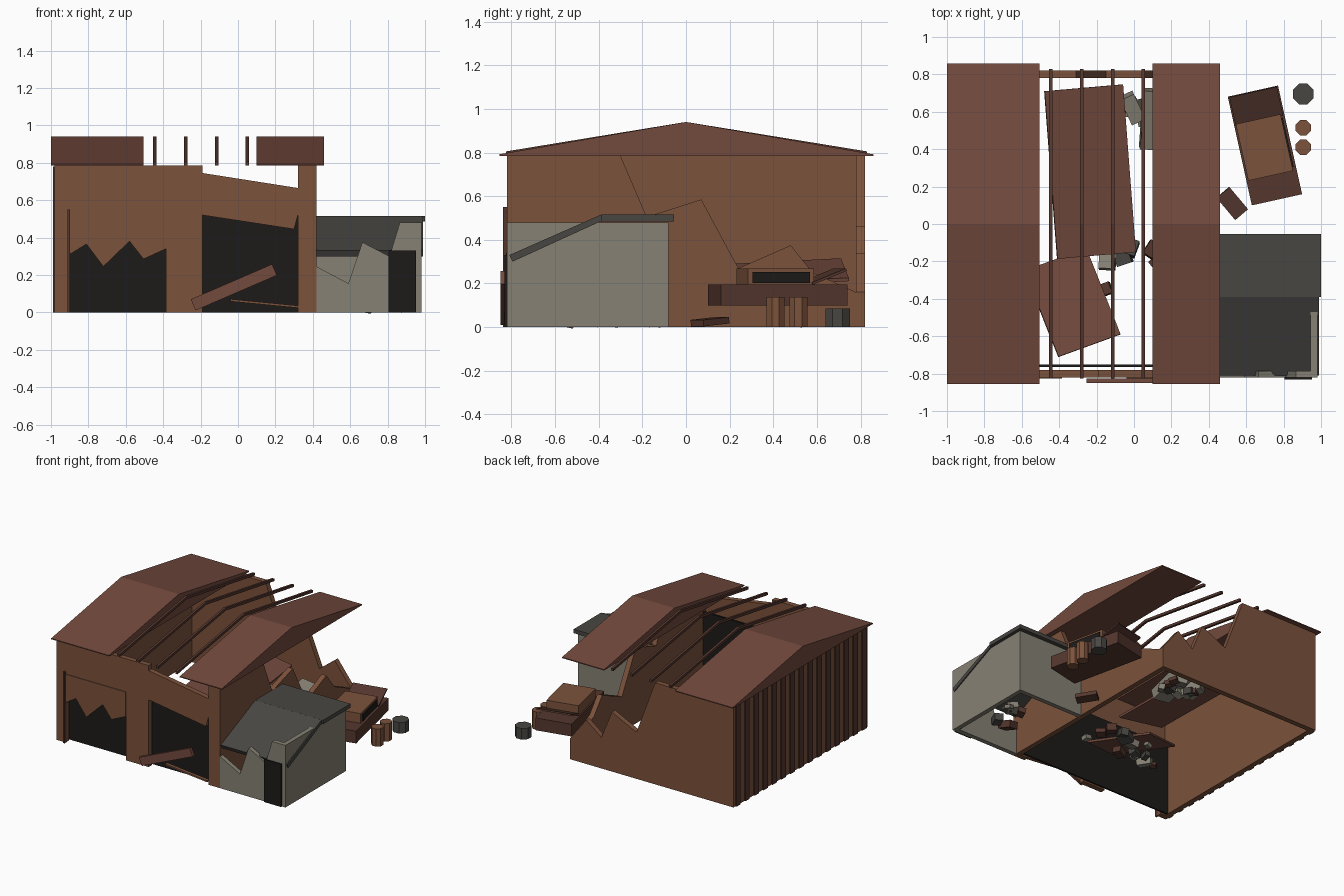
import bpy, bmesh, random
from math import radians, cos, sin, atan2, hypot
from mathutils import Vector, Euler, Matrix

if "Cube" in bpy.data.objects:
    bpy.data.objects.remove(bpy.data.objects["Cube"])

random.seed(4)

def mat(name, r, g, b):
    m = bpy.data.materials.new(name)
    m.diffuse_color = (r, g, b, 1)
    m.use_nodes = True
    m.node_tree.nodes["Principled BSDF"].inputs["Base Color"].default_value = m.diffuse_color
    return m

RUST = mat("rust_wall", .20, .085, .045)
ROOF = mat("roof_sheet", .17, .068, .047)
DARK = mat("dark_wood", .09, .038, .027)
GREY = mat("concrete", .24, .22, .175)
SLATE = mat("slate", .065, .062, .055)
BLACK = mat("shadow", .012, .011, .010)

def finish(name, bm, m):
    bmesh.ops.recalc_face_normals(bm, faces=bm.faces)
    me = bpy.data.meshes.new(name)
    bm.to_mesh(me)
    bm.free()
    me.materials.append(m)
    o = bpy.data.objects.new(name, me)
    bpy.context.collection.objects.link(o)
    return o

def prism(name, pts, axis, a, b, m):
    """Extrude a profile: axis x takes (y, z) points, axis y takes (x, z)."""
    bm = bmesh.new()
    vs = [bm.verts.new((a, p, z) if axis == 'x' else (p, a, z)) for p, z in pts]
    f = bm.faces.new(vs)
    ex = bmesh.ops.extrude_face_region(bm, geom=[f])
    d = Vector((b - a, 0, 0) if axis == 'x' else (0, b - a, 0))
    bmesh.ops.translate(bm, vec=d, verts=[v for v in ex['geom'] if isinstance(v, bmesh.types.BMVert)])
    return finish(name, bm, m)

def box(name, c, s, m, rot=(0, 0, 0)):
    bm = bmesh.new()
    bmesh.ops.create_cube(bm, size=1)
    M = Matrix.Translation(c) @ Euler([radians(r) for r in rot]).to_matrix().to_4x4() @ Matrix.Diagonal((*s, 1))
    bm.transform(M)
    return finish(name, bm, m)

def drum(name, x, y, r, h, m):
    bm = bmesh.new()
    bmesh.ops.create_cone(bm, cap_ends=True, segments=8, radius1=r, radius2=r, depth=h)
    bm.transform(Matrix.Translation((x, y, h / 2)) @ Matrix.Rotation(radians(22.5), 4, 'Z'))
    return finish(name, bm, m)

# hall walls
prism("front_wall", [(-.98, 0), (-.9, 0), (-.9, .53), (-.385, .53), (-.385, 0), (-.19, 0), (-.19, .52),
                     (.3, .445), (.32, .52), (.32, 0), (.42, 0), (.42, .785), (.32, .785), (.32, .665),
                     (-.19, .745), (-.19, .785), (-.98, .785)], 'y', -.82, -.78, RUST)
prism("back_wall", [(-.98, 0), (.42, 0), (.42, .16), (.28, .34), (.15, .24), (.06, .46), (-.15, .36),
                    (-.31, .785), (-.98, .785)], 'y', .82, .78, RUST)
prism("right_wall", [(-.82, 0), (.82, 0), (.78, .16), (.58, .25), (.48, .375), (.24, .27), (.07, .585),
                     (-.18, .505), (-.3, .785), (-.82, .785)], 'x', .42, .38, RUST)
box("left_wall", (-.96, 0, .3925), (.04, 1.64, .785), RUST)
for i in range(15):
    box("wall_rib", (-.982, -.77 + i * .11, .39), (.016, .05, .78), DARK)

# broken door, jamb and dark interior
prism("broken_door", [(-.9, .53), (-.9, .31), (-.81, .365), (-.72, .245), (-.58, .38), (-.505, .285),
                      (-.385, .34), (-.385, .53)], 'y', -.825, -.8, RUST)
box("door_jamb", (-.905, -.825, .275), (.014, .025, .55), DARK)
box("dark_interior", (-.27, -.757, .275), (1.34, .014, .55), BLACK)

# roof sections and bare rafters
gable = [(-.855, .785), (.858, .785), (.858, .792), (0, .94), (-.855, .792)]
prism("roof_left", gable, 'x', -1, -.505, ROOF)
prism("roof_right", gable, 'x', .1, .46, ROOF)
for x in (-.445, -.28, -.113, .05):
    prism("rafter", [(-.825, .785), (0, .92), (.83, .785), (.83, .805), (0, .94), (-.825, .805)],
          'x', x - .009, x + .009, DARK)

# fallen beams across the front opening
def beam(name, p, q, w, y, m):
    ang = atan2(q[1] - p[1], q[0] - p[0])
    L = hypot(q[0] - p[0], q[1] - p[1])
    box(name, ((p[0] + q[0]) / 2, y, (p[1] + q[1]) / 2), (L, .025, w), m, (0, -ang * 57.2958, 0))

beam("fallen_beam", (-.24, .04), (.195, .228), .065, -.838, ROOF)
beam("fallen_plank", (-.04, .065), (.32, .03), .012, -.822, RUST)

# collapsed roof sheets inside the hall
box("fallen_sheet_a", (-.235, .28, .24), (.43, .9, .016), ROOF, (3, 12, 5))
box("fallen_sheet_b", (-.33, -.42, .2), (.36, .5, .016), ROOF, (-8, 12, 20))

# rubble heaps
def heap(cx, cy, rx, ry, n):
    for i in range(n):
        s = random.uniform(.04, .09)
        box("rubble", (cx + random.uniform(-rx, rx), cy + random.uniform(-ry, ry), s * .45),
            (s, s * random.uniform(.6, 1.3), s * .6), (GREY, SLATE, DARK)[i % 3],
            (random.uniform(-15, 15), random.uniform(-15, 15), random.uniform(0, 90)))

heap(.08, .62, .15, .1, 10)
heap(-.16, -.24, .32, .12, 13)
heap(.75, -.45, .12, .12, 6)
box("concrete_block", (-.01, .62, .08), (.08, .15, .12), GREY, (10, 0, 25))
box("concrete_slab", (.11, .56, .09), (.14, .32, .08), GREY, (12, 5, -3))

# side annex
prism("annex_front", [(.42, 0), (.98, 0), (.98, .48), (.865, .48), (.81, .3), (.665, .375), (.59, .155),
                      (.42, .245)], 'y', -.82, -.785, GREY)
box("annex_side", (.9625, -.45, .24), (.035, .74, .48), GREY)
box("annex_back", (.69, -.097, .24), (.56, .035, .48), GREY)
box("annex_door", (.878, -.825, .165), (.145, .012, .33), BLACK)
box("annex_roof", (.71, -.222, .5), (.58, .335, .03), SLATE)
prism("annex_fallen_roof", [(-.39, .485), (-.39, .515), (-.81, .33), (-.795, .3)], 'x', .42, .988, SLATE)

# wrecked car body
A = radians(12.5)
def car(name, u, v, z, s, m, tilt=0):
    box(name, (.7 + u * cos(A) - v * sin(A), .42 + u * sin(A) + v * cos(A), z), s, m, (tilt, 0, 12.5))

car("car_body", 0, 0, .147, (.275, .595, .095), DARK)
car("car_cabin", -.005, -.01, .232, (.245, .31, .075), RUST)
car("car_side_window", .12, -.01, .228, (.01, .27, .05), BLACK)
car("car_hood", 0, .215, .232, (.26, .17, .012), DARK, 22)

# drums, tyre and crate board
drum("drum_a", .905, .515, .044, .137, RUST)
drum("drum_b", .905, .41, .044, .137, RUST)
drum("tyre", .905, .695, .06, .085, SLATE)
box("crate_board", (.525, .11, .025), (.09, .155, .03), DARK, (5, 0, 40))
